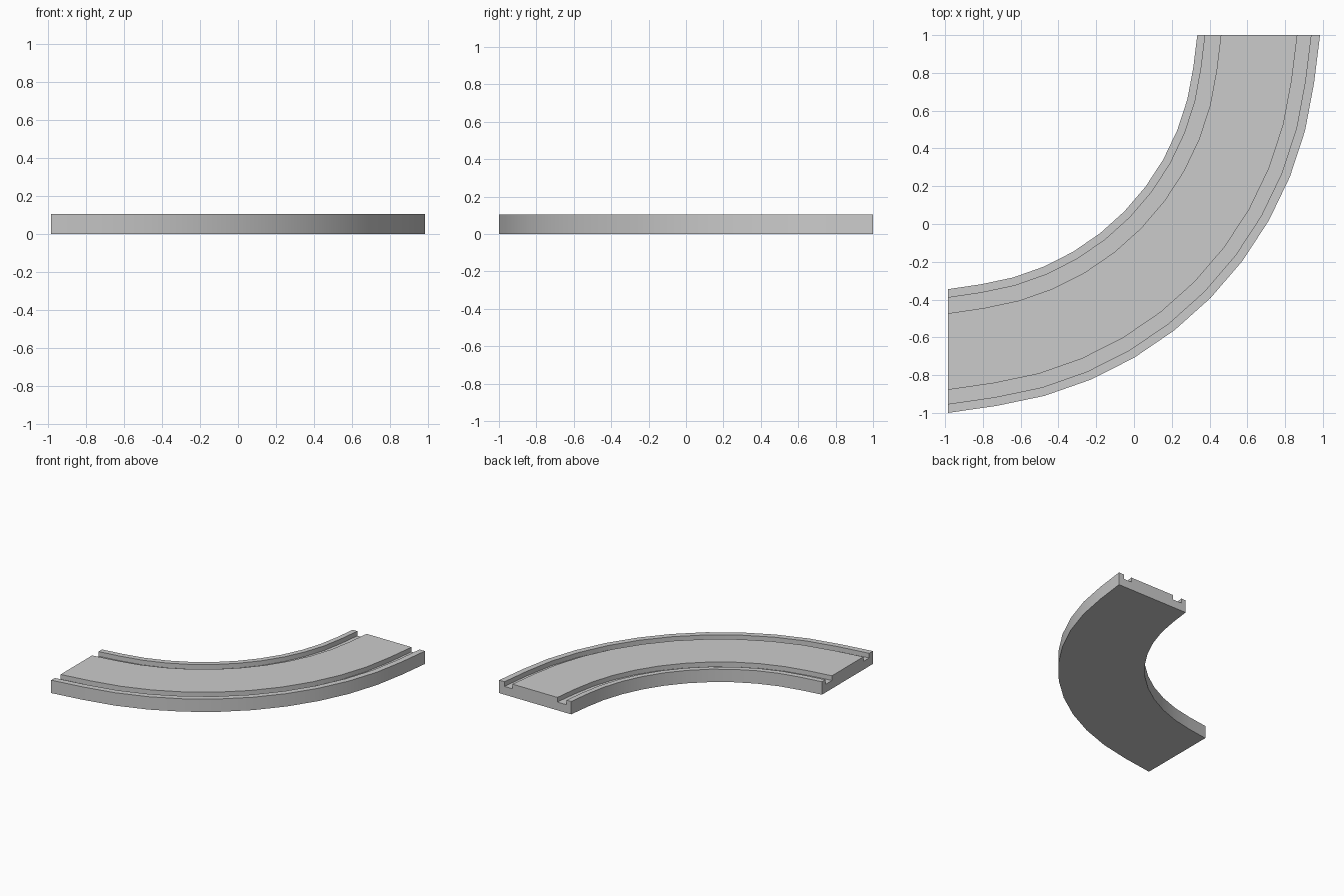
import bpy, bmesh
from math import cos, sin, pi

if "Cube" in bpy.data.objects:
    bpy.data.objects.remove(bpy.data.objects["Cube"])

# Arc setup: quarter turn about the back left corner
CX, CY, SEGS = -0.985, 1.0, 12
TOP, FLOOR = 0.105, 0.067

# Cross-section: (start radius at the back end, radius at the left end, height)
profile = [
    (1.320, 1.345, 0.0), (1.320, 1.345, TOP),        # inner wall
    (1.362, 1.390, TOP), (1.362, 1.390, FLOOR),      # inner groove
    (1.445, 1.473, FLOOR), (1.445, 1.473, TOP),
    (1.850, 1.878, TOP), (1.850, 1.878, FLOOR),      # outer groove
    (1.922, 1.953, FLOOR), (1.922, 1.953, TOP),
    (1.970, 2.000, TOP), (1.970, 2.000, 0.0),        # outer wall
]

bm = bmesh.new()
rings = []
for i in range(SEGS + 1):
    t = i / SEGS
    a = t * pi / 2
    # the run between the two ends sits slightly tighter than the ends
    inset = 0.0 if i in (0, SEGS) else 0.009
    ring = []
    for r0, r1, z in profile:
        r = (r0 + (r1 - r0) * t) * (1 - inset)
        ring.append(bm.verts.new((CX + r * cos(a), CY - r * sin(a), z)))
    rings.append(ring)

# Sweep sides and end caps
n = len(profile)
for a, b in zip(rings, rings[1:]):
    for j in range(n):
        k = (j + 1) % n
        bm.faces.new((a[j], a[k], b[k], b[j]))
bm.faces.new(rings[0])
bm.faces.new(rings[-1][::-1])
bmesh.ops.recalc_face_normals(bm, faces=bm.faces)

mesh = bpy.data.meshes.new("curved_track")
bm.to_mesh(mesh)
bm.free()
track = bpy.data.objects.new("curved_track", mesh)
bpy.context.collection.objects.link(track)

# Smooth curved walls, crisp groove edges
bpy.context.view_layer.objects.active = track
track.select_set(True)
bpy.ops.object.shade_smooth_by_angle(angle=pi / 6)
